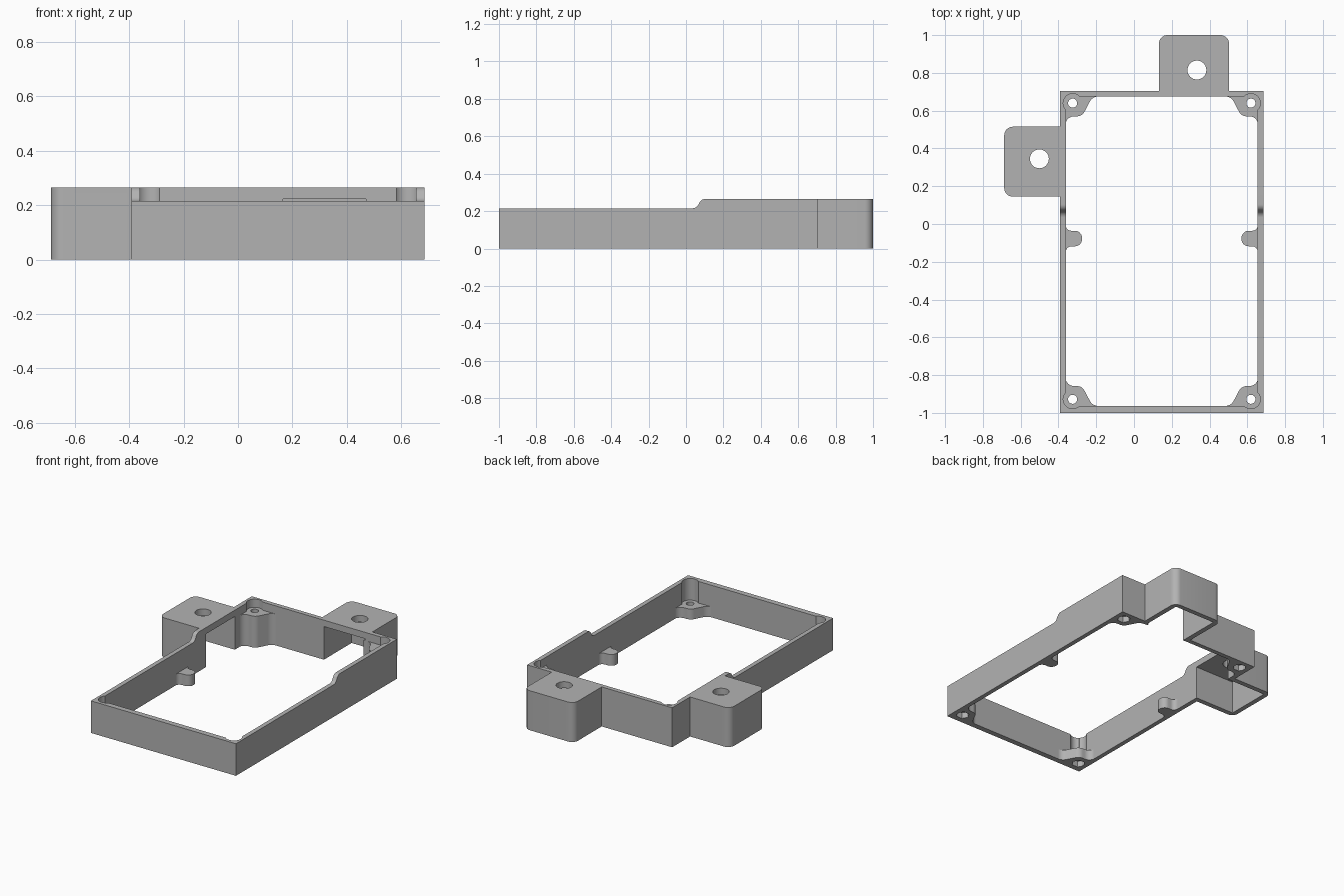
import bpy, bmesh, math
from mathutils import Vector

cube = bpy.data.objects.get("Cube")
if cube:
    bpy.data.objects.remove(cube, do_unlink=True)

grey = bpy.data.materials.new("plain grey")
grey.use_nodes = True
colour = (0.45, 0.45, 0.45, 1)
grey.diffuse_color = colour
grey.node_tree.nodes["Principled BSDF"].inputs["Base Color"].default_value = colour

TOP, LOW = 0.265, 0.215
MID = 0.147                      # centre line of the frame in x
XO, XI = 0.538, 0.508            # outer and inner half width
FRONT, BACK = -1.0, 0.705
FRONT_IN, BACK_IN = -0.963, 0.675


def rounded(points, steps=8):
    """Outline from (x, y, radius) corners, each filleted by its radius."""
    out = []
    for i, (x, y, r) in enumerate(points):
        p = Vector((x, y))
        if not r:
            out.append(p)
            continue
        a = (Vector(points[i - 1][:2]) - p).normalized()
        b = (Vector(points[(i + 1) % len(points)][:2]) - p).normalized()
        half = a.angle(b) / 2
        centre = p + (a + b).normalized() * (r / math.sin(half))
        s = p + a * (r / math.tan(half)) - centre
        e = p + b * (r / math.tan(half)) - centre
        turn = s.angle_signed(e)
        for k in range(steps + 1):
            t = -turn * k / steps
            out.append(centre + Vector((s.x * math.cos(t) - s.y * math.sin(t),
                                        s.x * math.sin(t) + s.y * math.cos(t))))
    return out


def rect(x0, x1, y0, y1):
    return [(x0, y0), (x1, y0), (x1, y1), (x0, y1)]


def ring(x, y, r, n=32):
    return [(x + r * math.cos(math.tau * k / n), y + r * math.sin(math.tau * k / n))
            for k in range(n)]


def prism(name, outline, lo, hi, axis="z"):
    """Extrude an outline along z, or a (y, z) outline along x."""
    place = (lambda p, h: (p[0], p[1], h)) if axis == "z" else (lambda p, h: (h, p[0], p[1]))
    bm = bmesh.new()
    base = bm.faces.new([bm.verts.new(place(p, lo)) for p in outline])
    moved = bmesh.ops.extrude_face_region(bm, geom=[base])["geom"]
    bmesh.ops.translate(bm, verts=[v for v in moved if isinstance(v, bmesh.types.BMVert)],
                        vec=place((0, 0), hi - lo))
    bmesh.ops.recalc_face_normals(bm, faces=bm.faces)
    mesh = bpy.data.meshes.new(name)
    bm.to_mesh(mesh)
    bm.free()
    mesh.materials.append(grey)
    obj = bpy.data.objects.new(name, mesh)
    bpy.context.collection.objects.link(obj)
    return obj


def select(obj):
    bpy.ops.object.select_all(action="DESELECT")
    obj.select_set(True)
    bpy.context.view_layer.objects.active = obj


def cut(obj, outline, lo, hi, axis="z"):
    cutter = prism("cutter", outline, lo, hi, axis)
    select(obj)
    mod = obj.modifiers.new("cut", "BOOLEAN")
    mod.operation, mod.solver, mod.object = "DIFFERENCE", "EXACT", cutter
    bpy.ops.object.modifier_apply(modifier=mod.name)
    bpy.data.objects.remove(cutter, do_unlink=True)


def smooth(obj):
    select(obj)
    bpy.ops.object.shade_smooth_by_angle(angle=math.radians(30))


# Frame with its two mounting tabs, as one outline
R = 0.045
left, right = MID - XO, MID + XO
frame = prism("frame_with_tabs", rounded([
    (left, FRONT, 0), (right, FRONT, 0), (right, BACK, 0),
    (0.503, BACK, 0), (0.503, 1, R), (0.132, 1, R), (0.132, BACK, 0),
    (left, BACK, 0), (left, 0.515, 0), (-0.687, 0.515, R),
    (-0.687, 0.145, R), (left, 0.145, 0)]), 0, TOP)
cut(frame, rect(MID - XI, MID + XI, FRONT_IN, BACK_IN), -0.1, 0.4)

# Tab cavities, open below and towards the inside of the frame
cut(frame, rect(0.165, 0.47, 0.6, 0.968), -0.1, 0.222)
cut(frame, rect(-0.655, -0.3, 0.178, 0.482), -0.1, 0.222)
for x, y in [(0.333, 0.815), (-0.501, 0.345)]:
    cut(frame, ring(x, y, 0.05), 0.1, 0.4)

# Lower front rim with a curved step
step = rounded([(-1.2, LOW, 0), (0.055, LOW, 0.035), (0.083, TOP, 0.035),
                (0.2, TOP, 0), (0.2, 0.4, 0), (-1.2, 0.4, 0)])
cut(frame, step, -0.6, 0.9, "x")

# Corner bosses with screw holes and nut pockets
boss_shape = rounded([(-0.05, -0.05, 0), (0.16, -0.05, 0), (0.16, -0.036, 0),
                      (0.105, -0.034, 0.05), (0.05, 0.07, 0.045),
                      (-0.036, 0.07, 0.045), (-0.038, 0.13, 0), (-0.05, 0.13, 0)])
for side, sx in [("right", 1), ("left", -1)]:
    for end, sy, y, height in [("front", 1, -0.928, 0.07), ("back", -1, 0.64, 0.21)]:
        x = MID - sx * 0.472
        cut(frame, ring(x, y, 0.05), height, 0.4)
        boss = prism(f"{end}_{side}_boss",
                     [(x + sx * p.x, y + sy * p.y) for p in boss_shape], 0, height)
        cut(boss, ring(x, y, 0.024), -0.1, 0.4)
        cut(boss, ring(x, y, 0.042, 6), -0.1, 0.04)
        smooth(boss)

# Small side pegs
peg_shape = rounded([(-0.015, -0.075, 0), (0, -0.075, 0), (0, -0.041, 0.03),
                     (0.086, -0.041, 0.038), (0.086, 0.041, 0.038), (0, 0.041, 0.03),
                     (0, 0.075, 0), (-0.015, 0.075, 0)])
for side, sx in [("right", 1), ("left", -1)]:
    smooth(prism(f"{side}_peg",
                 [(MID + sx * (p.x - XI), p.y - 0.077) for p in peg_shape], 0, 0.075))
smooth(frame)
